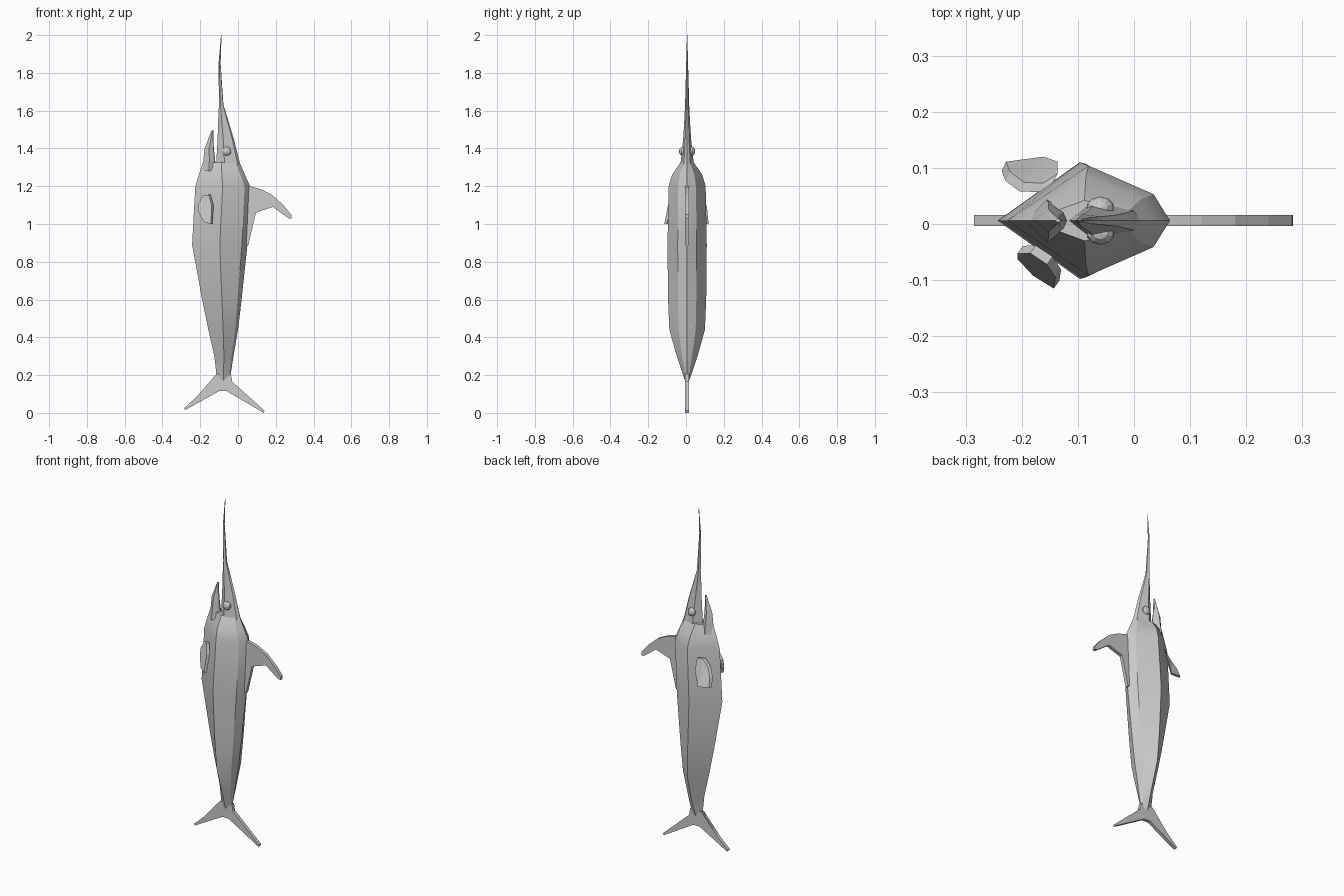
import bpy, bmesh, math

CY = 0.006  # centre plane of the fish


def finish(name, bm, smooth=True):
    bmesh.ops.recalc_face_normals(bm, faces=bm.faces)
    me = bpy.data.meshes.new(name)
    bm.to_mesh(me)
    bm.free()
    ob = bpy.data.objects.new(name, me)
    bpy.context.collection.objects.link(ob)
    if smooth:
        bpy.ops.object.select_all(action='DESELECT')
        ob.select_set(True)
        bpy.context.view_layer.objects.active = ob
        bpy.ops.object.shade_smooth_by_angle(angle=math.radians(25))
    return ob


def loft(name, rings, wide=0.5):
    """Six-sided loft; each ring is (z, belly x, back x, half width)."""
    bm = bmesh.new()
    loops = []
    for z, a, b, h in rings:
        w, s = a + (b - a) * wide, a + (b - a) * 0.9
        pts = [(a, 0), (w, -h), (s, -h * 0.48), (b, 0), (s, h * 0.48), (w, h)]
        loops.append([bm.verts.new((x, CY + y, z)) for x, y in pts])
    for lo, hi in zip(loops, loops[1:]):
        for i in range(6):
            j = (i + 1) % 6
            bm.faces.new((lo[i], lo[j], hi[j], hi[i]))
    bm.faces.new(loops[0])
    bm.faces.new(loops[-1])
    return finish(name, bm)


def plate(name, pts, offset):
    """Closed slab: outline points moved by +offset and -offset."""
    bm = bmesh.new()
    sides = [[bm.verts.new([c + s * o for c, o in zip(p, offset)]) for p in pts]
             for s in (-1, 1)]
    n = len(pts)
    for i in range(n):
        j = (i + 1) % n
        bm.faces.new((sides[0][i], sides[0][j], sides[1][j], sides[1][i]))
    caps = [bm.faces.new(s) for s in sides]
    bmesh.ops.triangulate(bm, faces=caps)
    return finish(name, bm, False)


# Trunk
loft("body", [
    (0.165, -0.108, -0.048, 0.009), (0.21, -0.115, -0.038, 0.025),
    (0.30, -0.125, -0.024, 0.055), (0.44, -0.157, 0.000, 0.094),
    (0.60, -0.190, 0.019, 0.101), (0.89, -0.243, 0.050, 0.104),
    (1.20, -0.226, 0.064, 0.098), (1.26, -0.208, 0.037, 0.080),
    (1.325, -0.186, 0.009, 0.036)])

# Upper head tapering into the bill
loft("head_and_bill", [
    (1.31, -0.116, 0.013, 0.036), (1.45, -0.108, -0.022, 0.021),
    (1.55, -0.105, -0.052, 0.015), (1.63, -0.101, -0.077, 0.011),
    (1.85, -0.103, -0.092, 0.005), (2.0, -0.090, -0.087, 0.001)], 0.35)

# Lower jaw
loft("lower_jaw", [
    (1.28, -0.193, -0.118, 0.038), (1.33, -0.184, -0.120, 0.030),
    (1.40, -0.177, -0.128, 0.020), (1.495, -0.140, -0.131, 0.004)])

# Dorsal fin
dorsal = [(0.03, 1.20), (0.063, 1.20), (0.12, 1.185), (0.18, 1.155),
          (0.24, 1.10), (0.282, 1.05), (0.283, 1.03), (0.268, 1.03),
          (0.185, 1.09), (0.095, 1.06), (0.055, 0.89), (0.03, 0.89)]
plate("dorsal_fin", [(x, CY, z) for x, z in dorsal], (0, 0.010, 0))

# Tail fin
tail = [(-0.115, 0.205), (-0.125, 0.17), (-0.285, 0.025), (-0.28, 0.015),
        (-0.10, 0.115), (-0.06, 0.115), (0.137, 0.0), (0.14, 0.012),
        (-0.03, 0.165), (-0.038, 0.205)]
plate("tail_fin", [(x, CY, z) for x, z in tail], (0, 0.010, 0))

# Pectoral fins, flaring out toward their lower tips
plate("pectoral_fin_front", [
    (-0.15, -0.065, 1.155), (-0.18, -0.045, 1.15), (-0.203, -0.046, 1.11),
    (-0.203, -0.055, 1.06), (-0.175, -0.085, 1.01), (-0.138, -0.108, 1.0),
    (-0.135, -0.088, 1.10)], (0.005, 0.007, 0))
plate("pectoral_fin_back", [
    (-0.14, 0.082, 1.155), (-0.165, 0.065, 1.15), (-0.20, 0.066, 1.11),
    (-0.225, 0.085, 1.06), (-0.232, 0.103, 1.01), (-0.165, 0.112, 1.0),
    (-0.14, 0.103, 1.09)], (0.004, 0.008, 0))

# Eyes
for side, name in ((-1, "eye_front"), (1, "eye_back")):
    bm = bmesh.new()
    bmesh.ops.create_uvsphere(bm, u_segments=10, v_segments=6, radius=0.025)
    bmesh.ops.scale(bm, vec=(1, 0.8, 1), verts=bm.verts)
    bmesh.ops.translate(bm, vec=(-0.06, CY + side * 0.023, 1.385), verts=bm.verts)
    finish(name, bm, False)
